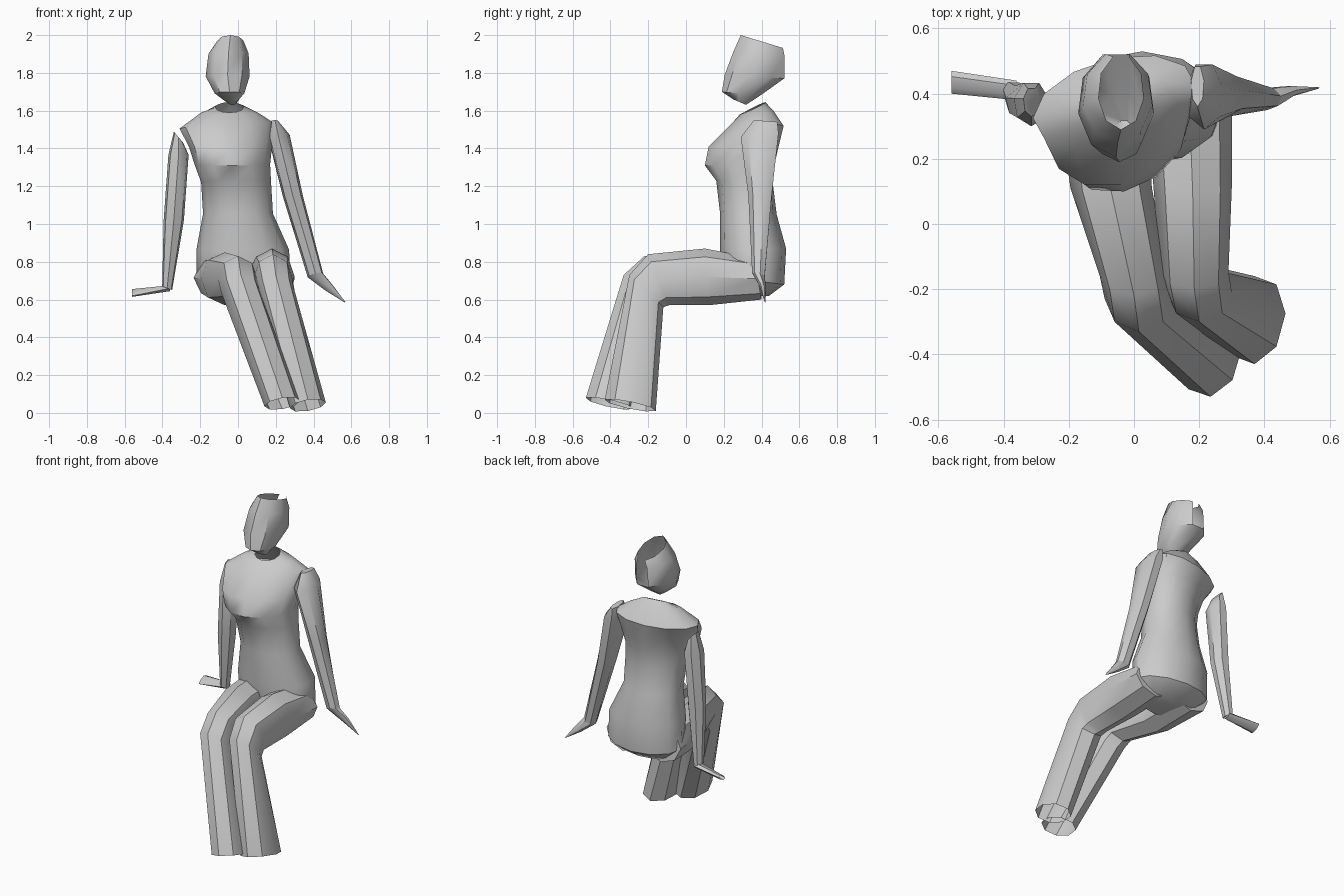
import bpy, bmesh
from math import sin, cos, pi, radians


def loft(name, rings, n=8, caps="", slot_from=None):
    """Skin elliptical rings. Ring: x, half width, front y, front z, back y, back z, [side dy, side dz]."""
    bm = bmesh.new()
    loops = []
    for r in rings:
        x, w, y1, z1, y2, z2, dy, dz = (tuple(r) + (0, 0))[:8]
        loop = []
        for i in range(n):
            a = 2 * pi * i / n
            c, s = cos(a), sin(a)
            loop.append(bm.verts.new((x + w * s,
                                      (y1 + y2) / 2 + c * (y1 - y2) / 2 + s * dy,
                                      (z1 + z2) / 2 + c * (z1 - z2) / 2 + s * dz)))
        loops.append(loop)
    for k, (a, b) in enumerate(zip(loops, loops[1:])):
        for i in range(n):
            # optional open slot down the back
            if slot_from is not None and k >= slot_from and i == n // 2:
                continue
            j = (i + 1) % n
            bm.faces.new((a[i], a[j], b[j], b[i]))
    if "start" in caps:
        bm.faces.new(loops[0])
    if "end" in caps:
        bm.faces.new(loops[-1])
    bmesh.ops.recalc_face_normals(bm, faces=bm.faces)
    me = bpy.data.meshes.new(name)
    bm.to_mesh(me)
    bm.free()
    ob = bpy.data.objects.new(name, me)
    bpy.context.collection.objects.link(ob)
    bpy.ops.object.select_all(action='DESELECT')
    ob.select_set(True)
    bpy.context.view_layer.objects.active = ob
    bpy.ops.object.shade_smooth_by_angle(angle=radians(40))
    return ob


# torso, from seat up to the open neckline
loft("torso", [
    (0.03, 0.17, 0.22, 0.61, 0.44, 0.62),
    (0.03, 0.25, 0.20, 0.72, 0.52, 0.68),
    (0.025, 0.245, 0.18, 0.86, 0.53, 0.87),
    (0.00, 0.185, 0.18, 1.06, 0.48, 1.05),
    (-0.01, 0.185, 0.16, 1.23, 0.46, 1.21, 0.02),
    (-0.03, 0.20, 0.10, 1.31, 0.47, 1.32, 0.04),
    (-0.04, 0.22, 0.12, 1.41, 0.49, 1.41, 0.05),
    (-0.06, 0.25, 0.24, 1.53, 0.51, 1.51, 0.05, 0.015),
    (-0.045, 0.15, 0.29, 1.58, 0.46, 1.60, 0.03),
    (-0.045, 0.075, 0.31, 1.59, 0.42, 1.645, 0.01),
], n=12, caps="start")

# head, open at the crown and down the back
loft("head", [
    (-0.03, 0.025, 0.25, 1.66, 0.32, 1.63),
    (-0.045, 0.08, 0.19, 1.70, 0.40, 1.68),
    (-0.055, 0.118, 0.205, 1.79, 0.53, 1.77),
    (-0.05, 0.108, 0.25, 1.91, 0.53, 1.89),
    (-0.04, 0.07, 0.29, 2.00, 0.52, 1.93),
], n=9, caps="start", slot_from=2)

# legs: hip, mid thigh, two knee rings, open hem
loft("right_leg", [
    (-0.10, 0.135, 0.38, 0.83, 0.40, 0.60),
    (-0.07, 0.125, 0.10, 0.85, 0.12, 0.57),
    (0.00, 0.105, -0.22, 0.83, -0.10, 0.58),
    (0.015, 0.105, -0.33, 0.73, -0.13, 0.55),
    (0.235, 0.095, -0.53, 0.08, -0.28, 0.02, 0.02, 0.015),
], caps="start")
loft("left_leg", [
    (0.17, 0.13, 0.36, 0.82, 0.40, 0.60),
    (0.18, 0.12, 0.10, 0.87, 0.12, 0.57),
    (0.185, 0.105, -0.20, 0.84, -0.09, 0.57),
    (0.20, 0.10, -0.30, 0.73, -0.12, 0.56),
    (0.37, 0.095, -0.43, 0.07, -0.16, 0.01, 0.02, 0.015),
], caps="start")

# arms
loft("right_arm", [
    (-0.315, 0.025, 0.33, 1.46, 0.42, 1.46, 0, -0.03),
    (-0.315, 0.055, 0.30, 1.36, 0.44, 1.37),
    (-0.34, 0.055, 0.32, 1.02, 0.43, 1.02),
    (-0.375, 0.027, 0.37, 0.66, 0.44, 0.66, 0, -0.01),
], n=7, caps="start end")
loft("left_arm", [
    (0.195, 0.02, 0.36, 1.55, 0.49, 1.54),
    (0.215, 0.06, 0.29, 1.46, 0.50, 1.48),
    (0.29, 0.055, 0.33, 1.15, 0.46, 1.15),
    (0.41, 0.042, 0.35, 0.74, 0.42, 0.72, 0, 0.01),
], n=7, caps="start")

# hands: flat blade and tapering point
loft("right_hand", [
    (-0.36, 0, 0.38, 0.66, 0.44, 0.66, 0, 0.018),
    (-0.56, 0, 0.40, 0.62, 0.47, 0.65, 0, 0.015),
], n=6, caps="start")
loft("left_hand", [
    (0.41, 0.042, 0.35, 0.74, 0.42, 0.72, 0, 0.01),
    (0.48, 0.02, 0.39, 0.67, 0.425, 0.66, 0, 0.015),
    (0.565, 0.004, 0.415, 0.59, 0.42, 0.585),
], n=7, caps="end")
